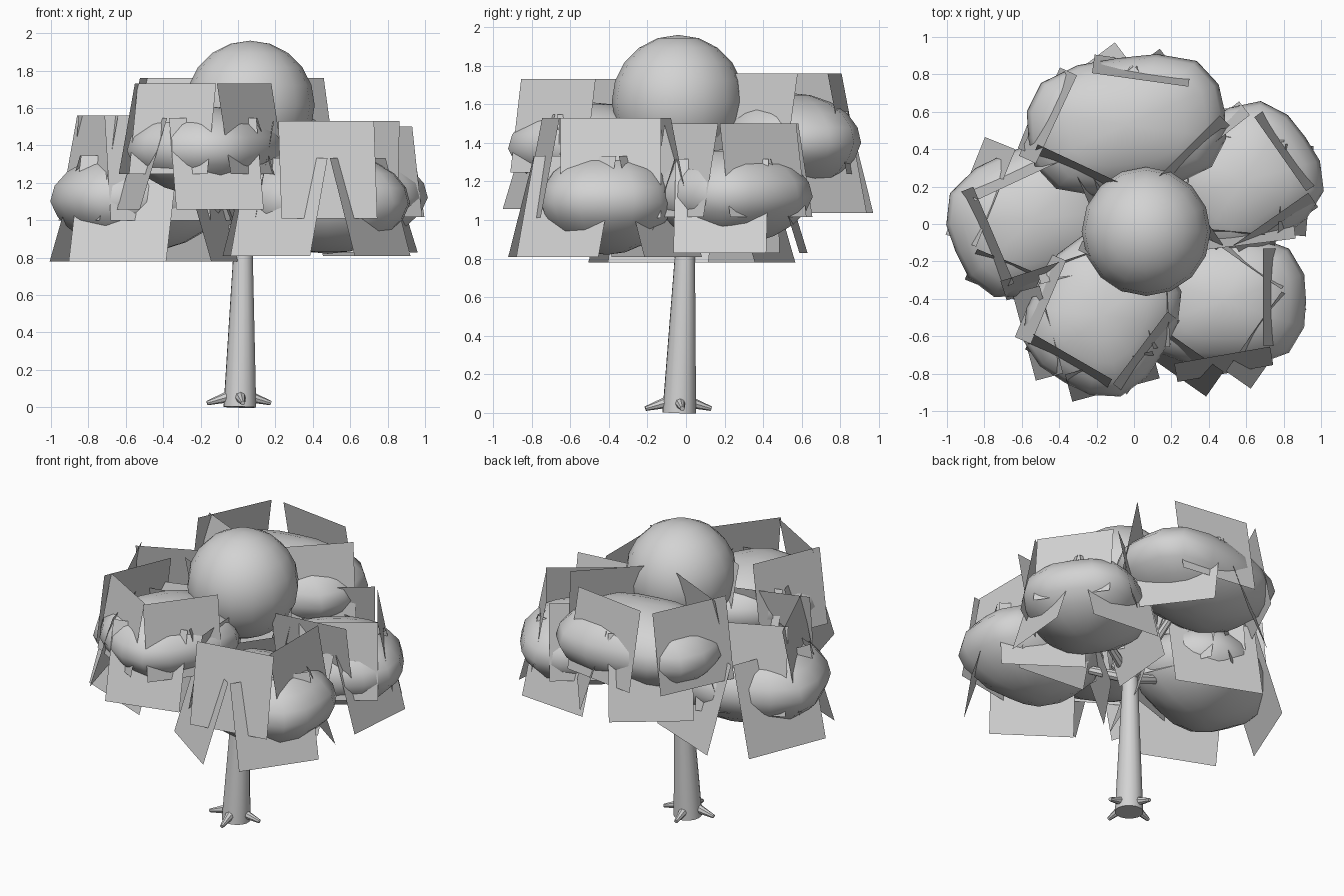
import bpy, bmesh
from math import sin, cos, radians
from mathutils import Vector, Matrix

old = bpy.data.objects.get("Cube")
if old:
    bpy.data.objects.remove(old)

grey = bpy.data.materials.new("plain grey")
grey.use_nodes = True
COLOR = (0.65, 0.65, 0.65, 1)
grey.diffuse_color = COLOR
grey.node_tree.nodes["Principled BSDF"].inputs["Base Color"].default_value = COLOR


def finish(bm, name, smooth=None):
    mesh = bpy.data.meshes.new(name)
    bm.to_mesh(mesh)
    bm.free()
    mesh.materials.append(grey)
    obj = bpy.data.objects.new(name, mesh)
    bpy.context.collection.objects.link(obj)
    if smooth:
        bpy.ops.object.select_all(action='DESELECT')
        obj.select_set(True)
        bpy.context.view_layer.objects.active = obj
        bpy.ops.object.shade_smooth_by_angle(angle=radians(smooth))
    return obj


def limb(name, start, end, r1, r2, sides=12):
    """Tapered round limb between two points."""
    a, b = Vector(start), Vector(end)
    bm = bmesh.new()
    turn = (b - a).to_track_quat('Z', 'Y').to_matrix().to_4x4()
    bmesh.ops.create_cone(bm, cap_ends=True, segments=sides, radius1=r1, radius2=r2,
                          depth=(b - a).length,
                          matrix=Matrix.Translation((a + b) / 2) @ turn)
    return finish(bm, name, 40)


def blob(name, center, size, angle):
    """Foliage mass with a rounded-square plan, narrower underneath."""
    bm = bmesh.new()
    bmesh.ops.create_uvsphere(bm, u_segments=16, v_segments=10, radius=1)
    for v in bm.verts:
        x, y, z = v.co
        flat = Vector((x, y))
        if flat.length > 0.01:
            square = flat.length / (abs(x) ** 3 + abs(y) ** 3) ** (1 / 3)
            square *= 1 + 0.12 * min(z, 0)
            v.co.x, v.co.y = x * square, y * square
    turn = Matrix.Rotation(radians(angle), 4, 'Z')
    bmesh.ops.transform(bm, verts=bm.verts,
                        matrix=Matrix.Translation(center) @ turn @ Matrix.Diagonal((*size, 1)))
    return finish(bm, name, 50)


def direction(heading):
    return Vector((cos(radians(heading)), sin(radians(heading)), 0))


def card(bm, mid, heading, width, height, lean):
    """Flat leaf card whose lower edge swings outward."""
    out, side = direction(heading), direction(heading + 90) * width / 2
    drop = out * sin(lean) * height / 2 - Vector((0, 0, cos(lean) * height / 2))
    corners = [mid - drop - side, mid - drop + side, mid + drop + side, mid + drop - side]
    bm.faces.new([bm.verts.new(c) for c in corners])


# Trunk and roots
limb("trunk", (0.01, -0.035, 0), (0.03, 0, 0.97), 0.088, 0.046, 16)
for i in range(4):
    d = direction(i * 90 + 7)
    base = Vector((0.005, -0.04, 0))
    limb(f"root_{i + 1}", base + d * 0.06 + Vector((0, 0, 0.055)),
         base + d * 0.172 + Vector((0, 0, 0.022)), 0.03, 0.012, 8)

# Foliage: centre, radii, turn, top of cards, card scale, lower ring (x, y, heading),
# upper cards (x, y, heading)
clusters = {
    "back": ((-0.04, 0.53, 1.4), (0.53, 0.36, 0.26), 8, 1.76, 1.0, (-0.05, 0.47, 127),
             [(0.04, 0.82, 82), (-0.46, 0.58, 155), (0.31, 0.36, -45), (-0.3, 0.27, 245)]),
    "right": ((-0.53, 0.03, 1.1), (0.46, 0.38, 0.27), 203, 1.56, 1.08, (-0.47, 0.03, 248),
              [(-0.8, -0.08, 203), (-0.62, 0.29, 115), (-0.43, -0.27, 288), (-0.2, 0.15, 23)]),
    "front_right": ((-0.17, -0.49, 1.37), (0.41, 0.38, 0.24), 240, 1.73, 0.93, (-0.2, -0.5, 285),
                    [(-0.5, -0.4, 157), (-0.35, -0.75, 240), (0.07, -0.69, 323), (-0.06, -0.2, 65)]),
    "front_left": ((0.48, -0.41, 1.09), (0.44, 0.35, 0.27), 0, 1.53, 1.0, (0.42, -0.42, 325),
                   [(0.74, -0.39, 0), (0.48, -0.75, 280), (0.6, -0.06, 97), (0.13, -0.4, 183)]),
    "left": ((0.58, 0.23, 1.12), (0.41, 0.37, 0.25), 35, 1.5, 0.93, (0.54, 0.21, -5),
             [(0.82, 0.4, 35), (0.76, -0.01, 305), (0.4, 0.47, 128), (0.3, 0.06, 215)]),
}
for name, (center, size, angle, top, scale, ring, cards) in clusters.items():
    blob(name + "_foliage", center, size, angle)
    limb(name + "_branch", (0.03, 0, 0.92), center, 0.035, 0.015, 8)
    bm = bmesh.new()
    for x, y, heading in cards:
        card(bm, Vector((x, y, top - 0.26 * scale)), heading, 0.52 * scale, 0.53 * scale, 0.19)
    finish(bm, name + "_upper_cards")
    # Lower ring of cards, about an eighth turn on, so its corners break through
    bm = bmesh.new()
    for i in range(4):
        heading = ring[2] + 90 * i
        mid = Vector((ring[0], ring[1], top - 0.46 * scale)) + direction(heading) * 0.35 * scale
        card(bm, mid, heading, 0.52 * scale, 0.55 * scale, 0.3)
    finish(bm, name + "_lower_cards")

# Round crown
bm = bmesh.new()
bmesh.ops.create_uvsphere(bm, u_segments=16, v_segments=10, radius=0.345,
                          matrix=Matrix.Translation((0.065, -0.04, 1.615)))
finish(bm, "crown_foliage", 50)
